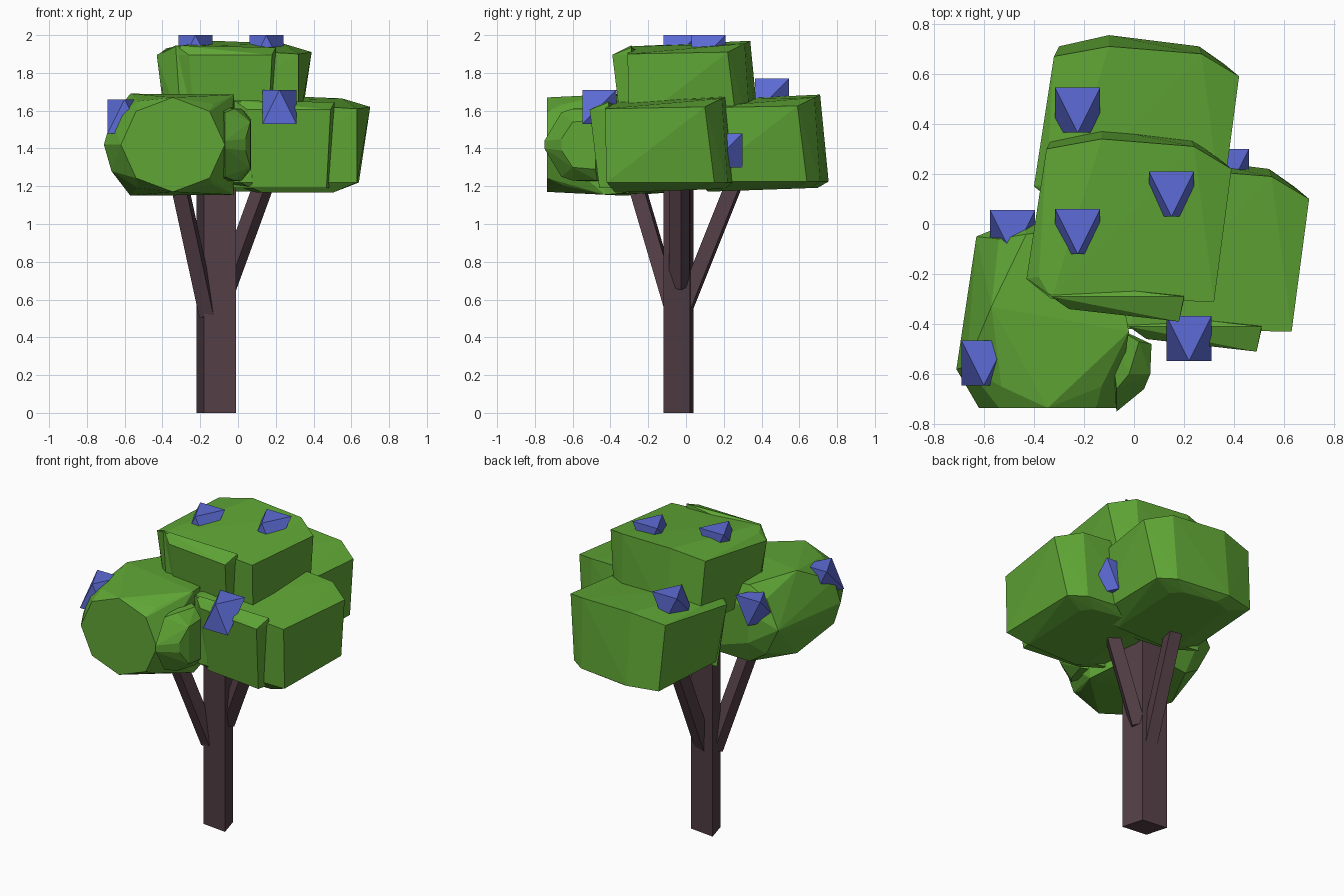
import bpy
import bmesh
import math
from mathutils import Vector

cube = bpy.data.objects.get("Cube")
if cube:
    bpy.data.objects.remove(cube)


def material(name, rgb):
    m = bpy.data.materials.new(name)
    m.use_nodes = True
    color = (*rgb, 1)
    m.diffuse_color = color
    m.node_tree.nodes["Principled BSDF"].inputs["Base Color"].default_value = color
    return m


bark = material("dark bark", (0.085, 0.048, 0.06))
leaf = material("leaf green", (0.115, 0.38, 0.036))
berry = material("berry blue", (0.11, 0.15, 0.68))


def hulls(name, groups, mat, offset=(0, 0, 0)):
    """One faceted object from convex hulls of point groups."""
    bm = bmesh.new()
    for points in groups:
        part = bmesh.new()
        for p in points:
            part.verts.new(p)
        bmesh.ops.convex_hull(part, input=part.verts[:])
        loose = [v for v in part.verts if not v.link_faces]
        bmesh.ops.delete(part, geom=loose, context='VERTS')
        bmesh.ops.dissolve_limit(part, angle_limit=0.02, verts=part.verts[:], edges=part.edges[:])
        bmesh.ops.recalc_face_normals(part, faces=part.faces[:])
        tmp = bpy.data.meshes.new("part")
        part.to_mesh(tmp)
        part.free()
        bm.from_mesh(tmp)
        bpy.data.meshes.remove(tmp)
    mesh = bpy.data.meshes.new(name)
    bm.to_mesh(mesh)
    bm.free()
    mesh.materials.append(mat)
    ob = bpy.data.objects.new(name, mesh)
    ob.location = offset
    bpy.context.collection.objects.link(ob)
    return ob


def beam(name, start, end, half, twist):
    """Four-sided straight branch between two points."""
    a, b = Vector(start), Vector(end)
    side = Vector((1, 0, 0)) if abs(b.x - a.x) < abs(b.y - a.y) else Vector((0, 1, 0))
    up = (b - a).normalized()
    other = up.cross(side).normalized()
    side = other.cross(up)
    pts = []
    for base in (a, b):
        for k in range(4):
            t = math.radians(twist + 90 * k)
            pts.append(base + half * (math.cos(t) * side + math.sin(t) * other))
    hulls(name, [pts], bark)


# Trunk and branches
foot = [(-0.18, -0.10), (-0.01, -0.12), (-0.05, 0.02), (-0.22, 0.04)]
hulls("trunk", [[(x, y, z) for x, y in foot for z in (0, 1.35)]], bark)
beam("branch_left", (-0.06, -0.035, 0.67), (0.17, -0.035, 1.3), 0.055, 10)
beam("branch_back", (-0.12, -0.01, 0.55), (-0.09, 0.29, 1.3), 0.055, 35)
beam("branch_front_right", (-0.16, -0.06, 0.52), (-0.33, -0.29, 1.3), 0.055, 35)

# Angular foliage clump with a front ledge, reused three times
rim = [(-0.43, -0.22, 1.89), (-0.38, -0.21, 1.93), (-0.35, 0.30, 1.93), (-0.13, 0.34, 1.97),
       (0.24, 0.31, 1.955), (0.39, 0.22, 1.91), (0.32, -0.31, 1.90), (-0.33, -0.30, 1.94)]
floor = [(-0.37, -0.22), (-0.33, 0.34), (-0.13, 0.385), (0.23, 0.34), (0.33, 0.27),
         (0.32, -0.30), (-0.30, -0.30)]
body = rim + [(x, y, 1.51) for x, y in floor] + [(x * 0.6, y * 0.85, 1.465 + 0.03 * y) for x, y in floor]
ledge = [(-0.43, -0.22), (-0.26, -0.34), (0.18, -0.39), (0.20, -0.30)]
front = [(x, y, 1.895) for x, y in ledge] + [(x * 0.88, y * 0.87, 1.48) for x, y in ledge]
front += [(-0.33, -0.29, 1.945), (0.2, -0.29, 1.935)]
for name, shift in (("foliage_top", (0, 0, 0)),
                    ("foliage_back", (0.03, 0.37, -0.285)),
                    ("foliage_left", (0.31, -0.12, -0.29))):
    hulls(name, [body, front], leaf, shift)

# Rounded foliage clump at the front right: flat octagon face, body mirrored about mid height
mid = 1.42
ball = []
for k in range(8):
    t = math.tau * k / 8
    ball.append((-0.345 + 0.275 * math.cos(t), -0.735, mid + 0.25 * math.sin(t)))
shell = [(-0.71, -0.58, 0), (-0.63, -0.05, 0), (-0.62, -0.69, 0), (-0.67, -0.57, 0.14),
         (-0.57, -0.33, 0.27), (-0.54, -0.06, 0.18), (-0.43, -0.04, 0.25), (-0.46, 0.02, 0.1),
         (-0.1, -0.02, 0.23), (-0.02, -0.43, 0.265), (-0.13, -0.65, 0.215), (-0.53, -0.65, 0.23)]
for x, y, dz in shell:
    ball += [(x, y, mid + dz), (x, y, mid - dz)]
knob = [(0.04, -0.66, 0.03), (0.065, -0.6, 0.12), (0.07, -0.48, 0.13), (0.02, -0.47, 0.19),
        (-0.02, -0.6, 0.19), (-0.07, -0.66, 0.17), (-0.07, -0.75, 0.02), (-0.1, -0.4, 0.2)]
knob = [(x, y, mid + s * dz) for x, y, dz in knob for s in (1, -1)]
hulls("foliage_front_right", [ball, knob], leaf)

# Berries: two opposed triangles, half sunk into the foliage
r = 0.09
fruit = [(-r, r, r), (r, r, r), (0, -r, r), (-r, -r, -r), (r, -r, -r), (0, r, -r)]
places = [(-0.225, -0.03, 1.91), (0.15, 0.12, 1.91), (-0.225, 0.455, 1.68),
          (-0.60, -0.555, 1.57), (-0.485, -0.035, 1.54), (0.37, 0.21, 1.39),
          (0.22, -0.458, 1.62)]
for i, place in enumerate(places):
    hulls(f"berry_{i + 1}", [fruit], berry, place)
